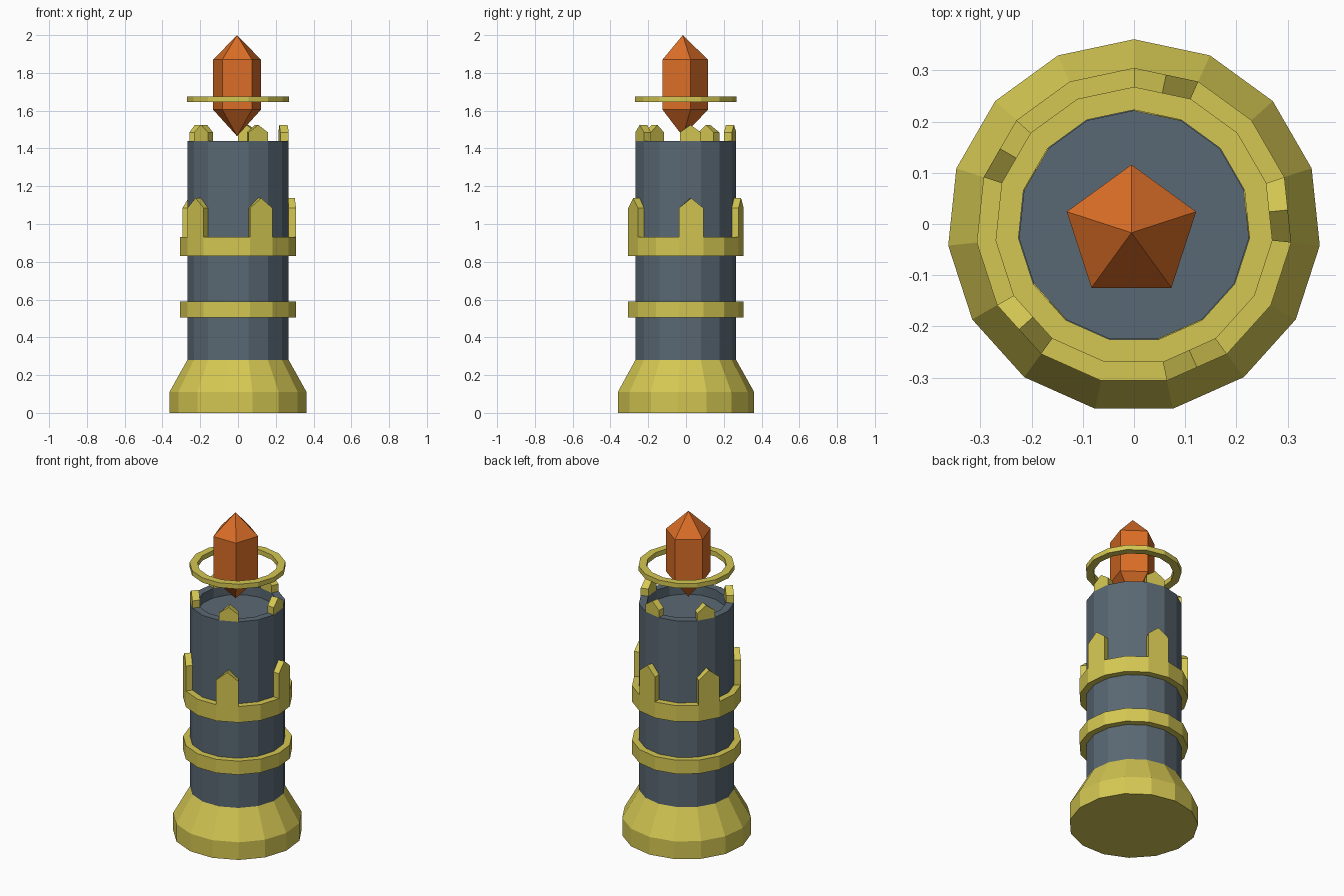
import bpy, bmesh
from math import cos, sin, pi, radians

cube = bpy.data.objects.get("Cube")
if cube:
    bpy.data.objects.remove(cube, do_unlink=True)

SIDES = 15
AXIS_Y = -0.004


def material(name, color):
    mat = bpy.data.materials.new(name)
    mat.use_nodes = True
    mat.diffuse_color = (*color, 1)
    mat.node_tree.nodes["Principled BSDF"].inputs["Base Color"].default_value = (*color, 1)
    return mat


gold = material("yellow gold", (0.66, 0.57, 0.085))
slate = material("slate grey", (0.102, 0.14, 0.172))
orange = material("crystal orange", (0.70, 0.155, 0.02))


def finish(name, bm, mat, x=0, y=AXIS_Y):
    bmesh.ops.remove_doubles(bm, verts=bm.verts, dist=1e-5)
    bmesh.ops.recalc_face_normals(bm, faces=bm.faces)
    mesh = bpy.data.meshes.new(name)
    bm.to_mesh(mesh)
    bm.free()
    mesh.materials.append(mat)
    obj = bpy.data.objects.new(name, mesh)
    obj.location = (x, y, 0)
    bpy.context.collection.objects.link(obj)
    return obj


def lathe(name, profile, mat, sides=SIDES, loop=False, x=0, y=AXIS_Y):
    """Spin (radius, height) points; loop makes a hollow ring, otherwise ends are capped."""
    bm = bmesh.new()
    rings = []
    for r, z in profile:
        angles = [pi / 2 + 2 * pi * i / sides for i in range(sides)]
        rings.append([bm.verts.new((r * cos(a), r * sin(a), z)) for a in angles])
    pairs = list(zip(rings, rings[1:]))
    if loop:
        pairs.append((rings[-1], rings[0]))
    for low, high in pairs:
        for i in range(sides):
            j = (i + 1) % sides
            bm.faces.new((low[i], low[j], high[j], high[i]))
    if not loop:
        for ring, (r, z) in ((rings[0], profile[0]), (rings[-1], profile[-1])):
            if r > 0:
                bm.faces.new(ring)
    return finish(name, bm, mat, x, y)


def band(name, inner, outer, bottom, top):
    return lathe(name, [(inner, bottom), (outer, bottom), (outer, top), (inner, top)],
                 gold, loop=True)


def merlons(name, inner, outer, bottom, shoulder, peak):
    """Five pointed battlements, each filling one side of the tower."""
    half = pi / SIDES
    for k in range(5):
        bm = bmesh.new()
        mid = radians(6 + 72 * k)
        loops = []
        for r in (inner, outer):
            outline = [(-half, r, bottom), (half, r, bottom), (half, r, shoulder),
                       (0, r * cos(half), peak), (-half, r, shoulder)]
            loops.append([bm.verts.new((d * cos(mid + a), d * sin(mid + a), z))
                          for a, d, z in outline])
        back, front = loops
        bm.faces.new(back)
        bm.faces.new(front)
        for i in range(5):
            j = (i + 1) % 5
            bm.faces.new((back[i], back[j], front[j], front[i]))
        finish(f"{name}_{k + 1}", bm, gold)


# Flared foot and tower shaft with a sunken top
lathe("flared_base", [(0.365, 0), (0.365, 0.11), (0.27, 0.28)], gold)
lathe("tower_shaft", [(0.27, 0.28), (0.27, 1.44), (0.225, 1.44), (0.225, 1.38)], slate)

# Bands around the shaft
band("lower_band", 0.268, 0.309, 0.505, 0.59)
band("upper_band", 0.268, 0.309, 0.83, 0.93)

# Battlements on the upper band and on the rim
merlons("band_merlon", 0.27, 0.309, 0.93, 1.085, 1.137)
merlons("rim_merlon", 0.225, 0.27, 1.44, 1.485, 1.525)

# Floating ring and crystal
band("floating_ring", 0.227, 0.272, 1.645, 1.675)
lathe("crystal", [(0, 1.465), (0.133, 1.605), (0.133, 1.87), (0, 2.0)], orange,
      sides=5, x=-0.005, y=-0.017)
